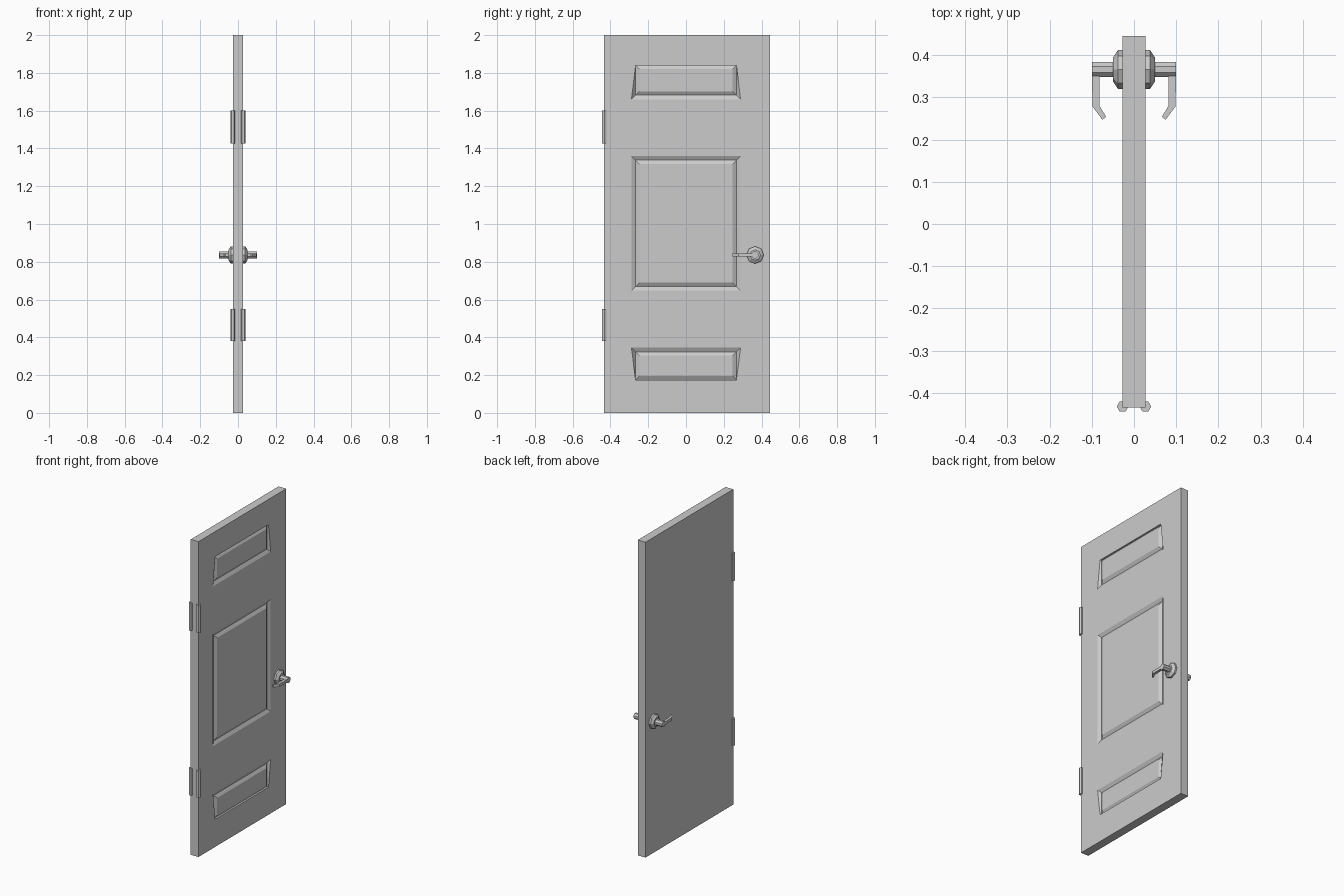
import bpy, bmesh, math
from mathutils import Matrix, Vector

cube = bpy.data.objects.get("Cube")
if cube:
    bpy.data.objects.remove(cube, do_unlink=True)

grey = bpy.data.materials.new("plain_grey")
grey.use_nodes = True
GREY = (0.6, 0.6, 0.6, 1)
grey.diffuse_color = GREY
grey.node_tree.nodes["Principled BSDF"].inputs["Base Color"].default_value = GREY

HALF = 0.027                 # half the slab thickness
BACK, FREE = -0.435, 0.445   # hinge edge and latch edge in y
GROOVE = 0.012


def finish(bm, name):
    bmesh.ops.recalc_face_normals(bm, faces=bm.faces)
    mesh = bpy.data.meshes.new(name)
    bm.to_mesh(mesh)
    bm.free()
    mesh.materials.append(grey)
    obj = bpy.data.objects.new(name, mesh)
    bpy.context.collection.objects.link(obj)
    return obj


def loop(bm, x, low_w, high_w, z0, z1):
    """Four corners of a panel outline: low left, low right, high right, high left."""
    return [bm.verts.new((x, y, z)) for y, z in
            ((-low_w, z0), (low_w, z0), (high_w, z1), (-high_w, z1))]


def panel(bm, z0, z1, low, high):
    """V groove around a raised field; low and high are the outer bevel widths."""
    w, s = 0.267, 0.02
    outer = loop(bm, HALF, w + low, w + high, z0, z1)
    valley = loop(bm, HALF - GROOVE, w, w, z0 + low, z1 - high)
    inner = loop(bm, HALF, w - s, w - s, z0 + low + s, z1 - high - s)
    for a, b in ((outer, valley), (valley, inner)):
        for i in range(4):
            j = (i + 1) % 4
            bm.faces.new((a[i], a[j], b[j], b[i]))
    bm.faces.new(inner)
    return outer


# Door slab with three panels on one side
bm = bmesh.new()
corners = [(BACK, 0), (FREE, 0), (FREE, 2), (BACK, 2)]
face = [bm.verts.new((HALF, y, z)) for y, z in corners]
rear = [bm.verts.new((-HALF, y, z)) for y, z in corners]
bm.faces.new(rear)
for i in range(4):
    j = (i + 1) % 4
    bm.faces.new((face[i], face[j], rear[j], rear[i]))
panels = [panel(bm, 0.175, 0.345, 0, 0.022),
          panel(bm, 0.647, 1.36, 0.022, 0.022),
          panel(bm, 1.66, 1.84, 0.022, 0)]
# Stiles beside the panels, then rails between them
left = [face[0]] + [v for p in panels for v in (p[0], p[3])] + [face[3]]
right = [face[1]] + [v for p in panels for v in (p[1], p[2])] + [face[2]]
bm.faces.new(left)
bm.faces.new(right)
for i in range(0, len(left), 2):
    bm.faces.new((left[i], right[i], right[i + 1], left[i + 1]))
finish(bm, "door_slab")


def rod(bm, sides, r1, r2, start, end, turn=0.0):
    """Tapered prism between two points."""
    a, b = Vector(start), Vector(end)
    d = b - a
    m = (Matrix.Translation((a + b) / 2)
         @ d.to_track_quat('Z', 'Y').to_matrix().to_4x4()
         @ Matrix.Rotation(turn, 4, 'Z'))
    bmesh.ops.create_cone(bm, cap_ends=True, segments=sides, radius1=r1,
                          radius2=r2, depth=d.length, matrix=m)


LEVER = [(0.1, 0.352), (0.082, 0.352), (0.082, 0.28),
         (0.066, 0.254), (0.075, 0.247), (0.098, 0.278)]
HY, HZ = 0.366, 0.836

for side, word in ((1, "left"), (-1, "right")):
    # Hinge barrels
    for z0, z1, place in ((0.38, 0.55, "lower"), (1.425, 1.6, "upper")):
        bm = bmesh.new()
        x, y = side * HALF, -0.4325
        rod(bm, 6, 0.0138, 0.0138, (x, y, z0), (x, y, z1), math.radians(30))
        # Points of the hexagon face sideways
        if max(v.co.x for v in bm.verts) - x < 0.013:
            bmesh.ops.rotate(bm, verts=bm.verts, cent=(x, y, 0),
                             matrix=Matrix.Rotation(math.radians(30), 3, 'Z'))
        finish(bm, f"{word}_{place}_hinge")

    # Handle rose: short collar and tapered cap
    eighth = math.pi / 8
    bm = bmesh.new()
    rod(bm, 8, 0.046, 0.046, (side * 0.02, HY, HZ), (side * 0.038, HY, HZ))
    rod(bm, 8, 0.046, 0.028, (side * 0.038, HY, HZ), (side * 0.05, HY, HZ))
    finish(bm, f"{word}_handle_rose")

    # Spindle
    bm = bmesh.new()
    rod(bm, 8, 0.019, 0.019, (side * 0.04, HY, HZ), (side * 0.1, HY, HZ), eighth)
    finish(bm, f"{word}_handle_spindle")

    # Bent lever
    bm = bmesh.new()
    base = bm.faces.new([bm.verts.new((side * x, y, HZ - 0.009)) for x, y in LEVER])
    ext = bmesh.ops.extrude_face_region(bm, geom=[base])["geom"]
    bmesh.ops.translate(bm, vec=(0, 0, 0.018),
                        verts=[v for v in ext if isinstance(v, bmesh.types.BMVert)])
    finish(bm, f"{word}_handle_lever")
